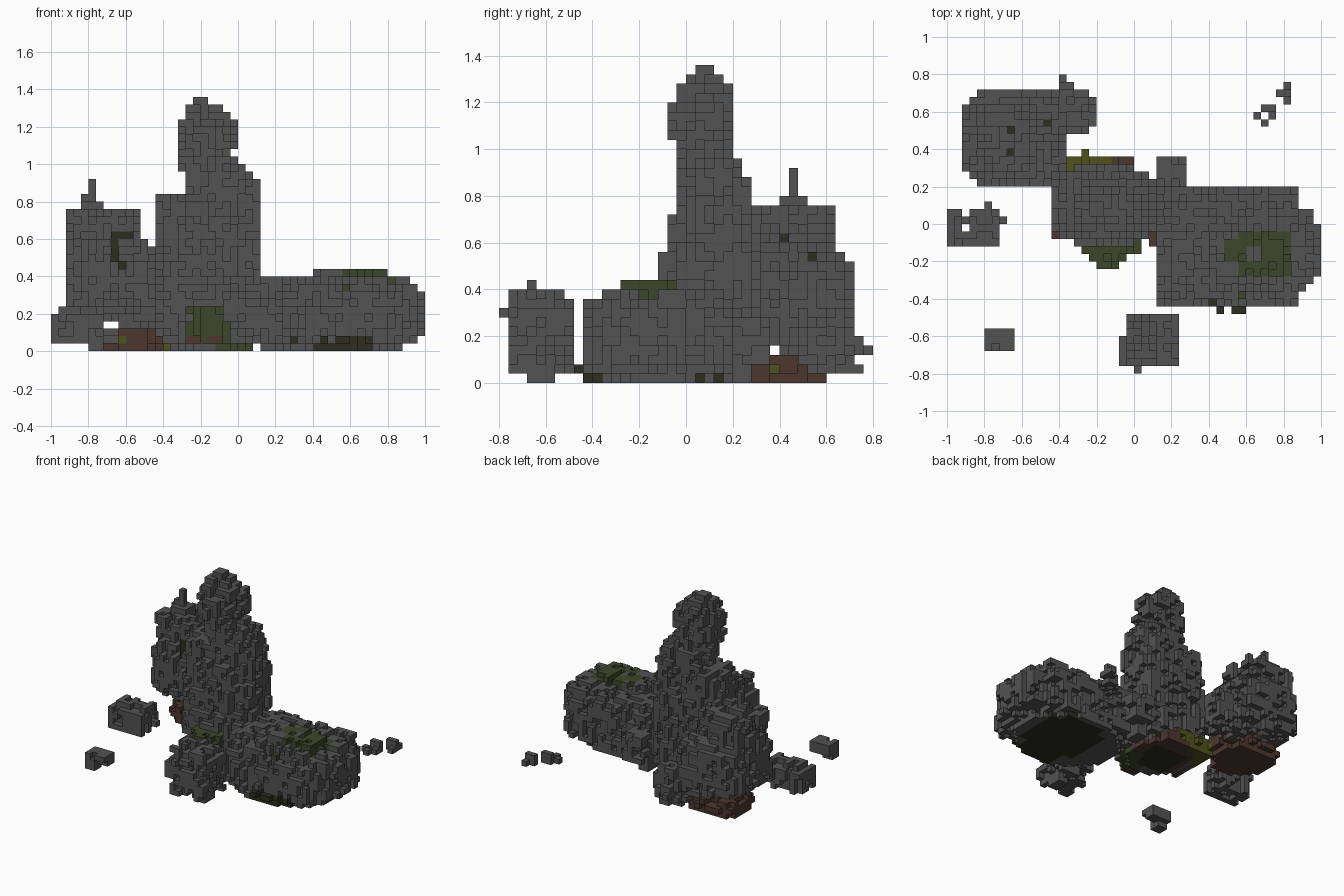
import bpy
import random

random.seed(7)
S = 0.04  # edge length of one cube

cube = bpy.data.objects.get("Cube")
if cube:
    bpy.data.objects.remove(cube, do_unlink=True)

# Materials
COLOURS = {
    "stone_grey": (0.084, 0.084, 0.084),
    "earth_brown": (0.072, 0.038, 0.027),
    "moss_green": (0.045, 0.061, 0.023),
    "olive_moss": (0.076, 0.086, 0.010),
    "dark_moss": (0.026, 0.026, 0.014),
}
NAMES = list(COLOURS)
GREY, BROWN, GREEN, OLIVE, DARK = range(5)
MATS = []
for name, rgb in COLOURS.items():
    m = bpy.data.materials.new(name)
    m.use_nodes = True
    m.diffuse_color = (*rgb, 1)
    bsdf = m.node_tree.nodes["Principled BSDF"]
    bsdf.inputs["Base Color"].default_value = (*rgb, 1)
    bsdf.inputs["Roughness"].default_value = 0.9
    MATS.append(m)

# Six cube sides: direction and corner offsets
SIDES = [
    ((1, 0, 0), ((1, 0, 0), (1, 1, 0), (1, 1, 1), (1, 0, 1))),
    ((-1, 0, 0), ((0, 0, 0), (0, 0, 1), (0, 1, 1), (0, 1, 0))),
    ((0, 1, 0), ((0, 1, 0), (0, 1, 1), (1, 1, 1), (1, 1, 0))),
    ((0, -1, 0), ((0, 0, 0), (1, 0, 0), (1, 0, 1), (0, 0, 1))),
    ((0, 0, 1), ((0, 0, 1), (1, 0, 1), (1, 1, 1), (0, 1, 1))),
    ((0, 0, -1), ((0, 0, 0), (0, 1, 0), (1, 1, 0), (1, 0, 0))),
]


def step(c, d):
    return (c[0] + d[0], c[1] + d[1], c[2] + d[2])


def stack(rows, n=3.0):
    """Cells inside rounded cross-sections (z, x0, x1, y0, y1) blended upwards."""
    cells = set()
    for k in range(round(rows[0][0] / S), round(rows[-1][0] / S)):
        z = (k + 0.5) * S
        for a, b in zip(rows, rows[1:]):
            if a[0] <= z <= b[0]:
                t = (z - a[0]) / (b[0] - a[0])
                x0, x1, y0, y1 = [p + (q - p) * t for p, q in zip(a[1:], b[1:])]
                break
        cx, cy, rx, ry = (x0 + x1) / 2, (y0 + y1) / 2, (x1 - x0) / 2, (y1 - y0) / 2
        for i in range(-25, 25):
            for j in range(-20, 20):
                x, y = (i + 0.5) * S, (j + 0.5) * S
                if abs((x - cx) / rx) ** n + abs((y - cy) / ry) ** n <= 1:
                    cells.add((i, j, k))
    return cells


def box(x0, x1, y0, y1, z0, z1):
    r = [range(round(a / S), round(b / S)) for a, b in ((x0, x1), (y0, y1), (z0, z1))]
    return {(i, j, k) for i in r[0] for j in r[1] for k in r[2]}


def weather(cells, amounts=(0.36, 0.12)):
    """Knock random cubes out of the outer shell, leaving the ground layer whole."""
    for amount in amounts:
        shell = sorted(c for c in cells if c[2] > 0
                       and any(step(c, d) not in cells for d, _ in SIDES))
        cells = cells - {c for c in shell if random.random() < amount}
    return {c for c in cells if any(step(c, d) in cells for d, _ in SIDES)}


def build(name, cells, paint=()):
    """Mesh of all exposed cube sides; paint = (colour, x0, x1, y0, y1, z0, z1)."""
    verts, faces, mats = {}, [], []
    for c in sorted(cells):
        x, y, z = [(k + 0.5) * S for k in c]
        colour = GREY
        for p in paint:
            if p[1] < x < p[2] and p[3] < y < p[4] and p[5] < z < p[6]:
                colour = p[0]
        for d, corners in SIDES:
            if step(c, d) not in cells:
                faces.append([verts.setdefault(step(c, o), len(verts)) for o in corners])
                mats.append(colour)
    mesh = bpy.data.meshes.new(name)
    mesh.from_pydata([[k * S for k in v] for v in verts], [], faces)
    for m in MATS:
        mesh.materials.append(m)
    mesh.polygons.foreach_set("material_index", mats)
    mesh.update()
    bpy.context.collection.objects.link(bpy.data.objects.new(name, mesh))


# Tall spire on an earthy base
spire = weather(stack([
    (0.04, -0.44, 0.12, -0.12, 0.32), (0.52, -0.44, 0.12, -0.12, 0.32),
    (0.60, -0.44, 0.12, -0.08, 0.32), (0.68, -0.44, 0.12, -0.07, 0.29),
    (0.83, -0.44, 0.12, -0.04, 0.28), (0.85, -0.29, 0.12, -0.04, 0.28),
    (0.89, -0.29, 0.12, -0.04, 0.24), (0.96, -0.29, 0.07, -0.04, 0.24),
    (1.00, -0.32, 0.00, -0.04, 0.20), (1.10, -0.32, 0.00, -0.08, 0.20),
    (1.22, -0.32, 0.00, -0.06, 0.20), (1.28, -0.28, -0.04, -0.04, 0.20),
    (1.32, -0.28, -0.08, 0.00, 0.16)], 3))
spire |= stack([(0, -0.36, 0.08, -0.12, 0.34), (0.04, -0.38, 0.08, -0.12, 0.36)], 2)
spire |= box(-0.24, -0.16, 0.04, 0.12, 1.28, 1.36) | box(-0.12, 0.00, 0.28, 0.36, 0.0, 0.08)
spire |= box(-0.44, -0.40, -0.08, 0.0, 0.04, 0.08) | box(0.08, 0.12, -0.12, -0.04, 0.04, 0.08)
build("spire", spire, [
    (BROWN, -0.32, 0.2, 0.0, 0.4, 0, 0.04), (BROWN, -0.12, 0.04, 0.28, 0.4, 0, 0.08),
    (DARK, -0.28, 0.0, -0.04, 0.24, 0, 0.04), (GREEN, -0.12, 0.08, -0.2, -0.04, 0, 0.04),
    (GREEN, -0.04, 0.12, -0.2, 0.08, 0, 0.04),
    (BROWN, -0.5, -0.40, -0.08, 0.0, 0, 0.08), (BROWN, 0.08, 0.2, -0.2, -0.04, 0.04, 0.08)])

# Mossy foot at the front and olive ledge behind the spire
foot = stack([(0.04, -0.28, 0.04, -0.24, 0.0), (0.24, -0.28, -0.04, -0.24, 0.0)], 1.5)
build("mossy_foot", weather(foot, (0.15,)),
      [(GREEN, -0.4, 0.1, -0.3, 0, 0, 0.3), (BROWN, -0.4, -0.08, -0.3, 0, 0, 0.08),
       (GREEN, -0.2, -0.16, -0.3, 0, 0, 0.08)])

ledge = stack([(0, -0.40, -0.08, 0.16, 0.36), (0.08, -0.42, -0.08, 0.16, 0.37),
               (0.12, -0.40, -0.08, 0.16, 0.37)], 4)
ledge = weather(ledge, (0.2,)) | box(-0.28, -0.24, 0.32, 0.40, 0.04, 0.08)
ledge |= box(-0.40, -0.36, 0.24, 0.36, 0.04, 0.12) | box(-0.44, -0.40, 0.20, 0.28, 0.04, 0.08)
build("olive_ledge", ledge,
      [(OLIVE, -0.5, 0, 0, 0.5, 0, 0.2), (BROWN, -0.14, 0, 0, 0.5, 0, 0.2),
       (BROWN, -0.5, -0.40, 0, 0.5, 0, 0.2)])

# Broad slab: square block, rounded end, low top, flat lens beneath
block = stack([(0.04, 0.12, 0.88, -0.44, 0.20), (0.32, 0.12, 0.88, -0.44, 0.20),
               (0.36, 0.12, 0.88, -0.40, 0.18), (0.40, 0.28, 0.90, -0.34, 0.12)], 16)
end = stack([(0.04, 0.60, 0.93, -0.32, 0.06), (0.08, 0.60, 1.00, -0.36, 0.10),
             (0.32, 0.60, 1.00, -0.36, 0.10), (0.40, 0.60, 0.92, -0.32, 0.08)], 3)
slab = weather(block | end | box(0.12, 0.28, 0.16, 0.36, 0.08, 0.28))
slab |= weather(box(0.40, 0.80, -0.28, -0.04, 0.36, 0.44), (0.25,))
slab |= stack([(0.00, 0.12, 0.88, -0.44, 0.20), (0.04, 0.12, 0.88, -0.44, 0.20)], 2)
slab |= box(0.44, 0.48, -0.48, -0.40, 0.04, 0.08) | box(0.52, 0.60, -0.48, -0.40, 0.04, 0.08)
slab |= box(0.12, 0.20, 0.16, 0.28, 0.0, 0.12)
build("slab", slab, [
    (DARK, 0.32, 0.80, -0.28, 0.08, 0, 0.04),
    (DARK, 0.40, 0.72, -0.36, 0.16, 0, 0.04),
    (DARK, 0.40, 0.72, -0.50, -0.36, 0, 0.08),
    (DARK, 0.28, 0.32, -0.50, -0.30, 0.04, 0.08),
    (GREEN, 0.48, 0.84, -0.20, -0.08, 0.34, 0.5),
    (GREEN, 0.56, 0.84, -0.28, -0.02, 0.30, 0.5),
    (GREY, 0.60, 0.70, -0.20, -0.12, 0.30, 0.5),
    (GREEN, 0.56, 0.60, -0.44, -0.28, 0.32, 0.36)])

# Rear boulder: overhanging body, side lump and pinnacle
boulder = weather(stack([
    (0.12, -0.64, -0.36, 0.32, 0.62), (0.16, -0.66, -0.36, 0.30, 0.64),
    (0.20, -0.86, -0.36, 0.24, 0.70), (0.25, -0.92, -0.36, 0.20, 0.72),
    (0.48, -0.92, -0.37, 0.20, 0.72), (0.54, -0.92, -0.44, 0.22, 0.68),
    (0.62, -0.92, -0.51, 0.26, 0.64), (0.76, -0.92, -0.52, 0.28, 0.64)], 3.4))
boulder |= weather(stack([(0.04, -0.44, -0.26, 0.52, 0.70), (0.12, -0.48, -0.20, 0.48, 0.72),
                          (0.24, -0.48, -0.20, 0.48, 0.72), (0.32, -0.44, -0.26, 0.48, 0.70)]))
boulder |= box(-0.84, -0.72, 0.40, 0.52, 0.72, 0.80) | box(-0.84, -0.76, 0.44, 0.48, 0.80, 0.84)
boulder |= box(-0.80, -0.76, 0.44, 0.48, 0.84, 0.92) | box(-0.40, -0.36, 0.72, 0.80, 0.12, 0.16)
boulder |= box(-0.40, -0.32, 0.68, 0.76, 0.12, 0.20)

# Dark hooked hollow cut into the boulder's front
for y0, y1, op in ((0.16, 0.28, boulder.difference_update), (0.28, 0.36, boulder.update)):
    op(box(-0.68, -0.56, y0, y1, 0.60, 0.64) | box(-0.68, -0.64, y0, y1, 0.48, 0.60)
       | box(-0.64, -0.60, y0, y1, 0.44, 0.48))
build("rear_boulder", boulder, [
    (DARK, -0.68, -0.56, 0.20, 0.36, 0.60, 0.64),
    (DARK, -0.68, -0.64, 0.20, 0.36, 0.48, 0.64),
    (DARK, -0.64, -0.60, 0.20, 0.36, 0.44, 0.48),
    (DARK, -0.68, -0.64, 0.36, 0.40, 0.64, 0.76),
    (DARK, -0.68, -0.64, 0.48, 0.52, 0.64, 0.76),
    (DARK, -0.60, -0.48, 0.40, 0.44, 0.60, 0.64),
    (DARK, -0.50, -0.40, 0.52, 0.56, 0.52, 0.56)])

# Earthy plate under the boulder
plate = weather(stack([(0.00, -0.78, -0.46, 0.30, 0.60), (0.04, -0.82, -0.36, 0.28, 0.62),
                       (0.08, -0.82, -0.36, 0.28, 0.64), (0.12, -0.78, -0.36, 0.30, 0.60)]),
                (0.25,))
plate |= box(-0.64, -0.48, 0.24, 0.36, 0.00, 0.12)
build("boulder_base", plate, [
    (BROWN, -0.9, -0.3, 0.2, 0.7, 0, 0.12),
    (OLIVE, -0.64, -0.48, 0.28, 0.36, 0.08, 0.12),
    (OLIVE, -0.64, -0.60, 0.2, 0.36, 0.04, 0.08),
    (OLIVE, -0.40, -0.34, 0.36, 0.40, 0.04, 0.08)])

# Loose rocks around the main group
front = weather(stack([
    (0.04, -0.04, 0.24, -0.76, -0.48), (0.36, -0.04, 0.24, -0.76, -0.48),
    (0.40, -0.02, 0.22, -0.76, -0.60)], 9))
front |= box(0.08, 0.12, -0.68, -0.64, 0.36, 0.44) | box(0.00, 0.04, -0.80, -0.72, 0.28, 0.32)
front |= box(-0.08, 0.00, -0.76, -0.60, 0.16, 0.28) | box(0.12, 0.20, -0.68, -0.56, 0.0, 0.08)
build("front_rock", front)

side = weather(stack([(0.04, -1.0, -0.72, -0.12, 0.08), (0.20, -1.0, -0.72, -0.12, 0.08),
                      (0.24, -0.90, -0.74, -0.08, 0.06)], 5), (0.3,))
side |= box(-0.80, -0.76, 0.04, 0.12, 0.12, 0.20) | box(-0.76, -0.68, 0.00, 0.04, 0.08, 0.12)
side -= box(-0.92, -0.88, -0.04, 0.0, 0.0, 0.24)
build("side_rock", side)

pebble = box(-0.80, -0.64, -0.68, -0.56, 0.04, 0.12) | box(-0.80, -0.72, -0.68, -0.60, 0.00, 0.04)
pebble -= box(-0.72, -0.64, -0.68, -0.64, 0.04, 0.08) | box(-0.76, -0.72, -0.68, -0.64, 0.08, 0.12)
build("pebble", pebble)

debris = box(0.64, 0.76, 0.56, 0.60, 0.04, 0.08) | box(0.68, 0.76, 0.60, 0.64, 0.04, 0.12)
debris |= box(0.68, 0.72, 0.52, 0.56, 0.04, 0.08)
debris -= box(0.68, 0.72, 0.56, 0.60, 0.04, 0.08)
build("near_debris", debris)
build("far_debris", box(0.76, 0.84, 0.68, 0.72, 0.04, 0.12)
      | box(0.80, 0.84, 0.64, 0.76, 0.04, 0.08))
